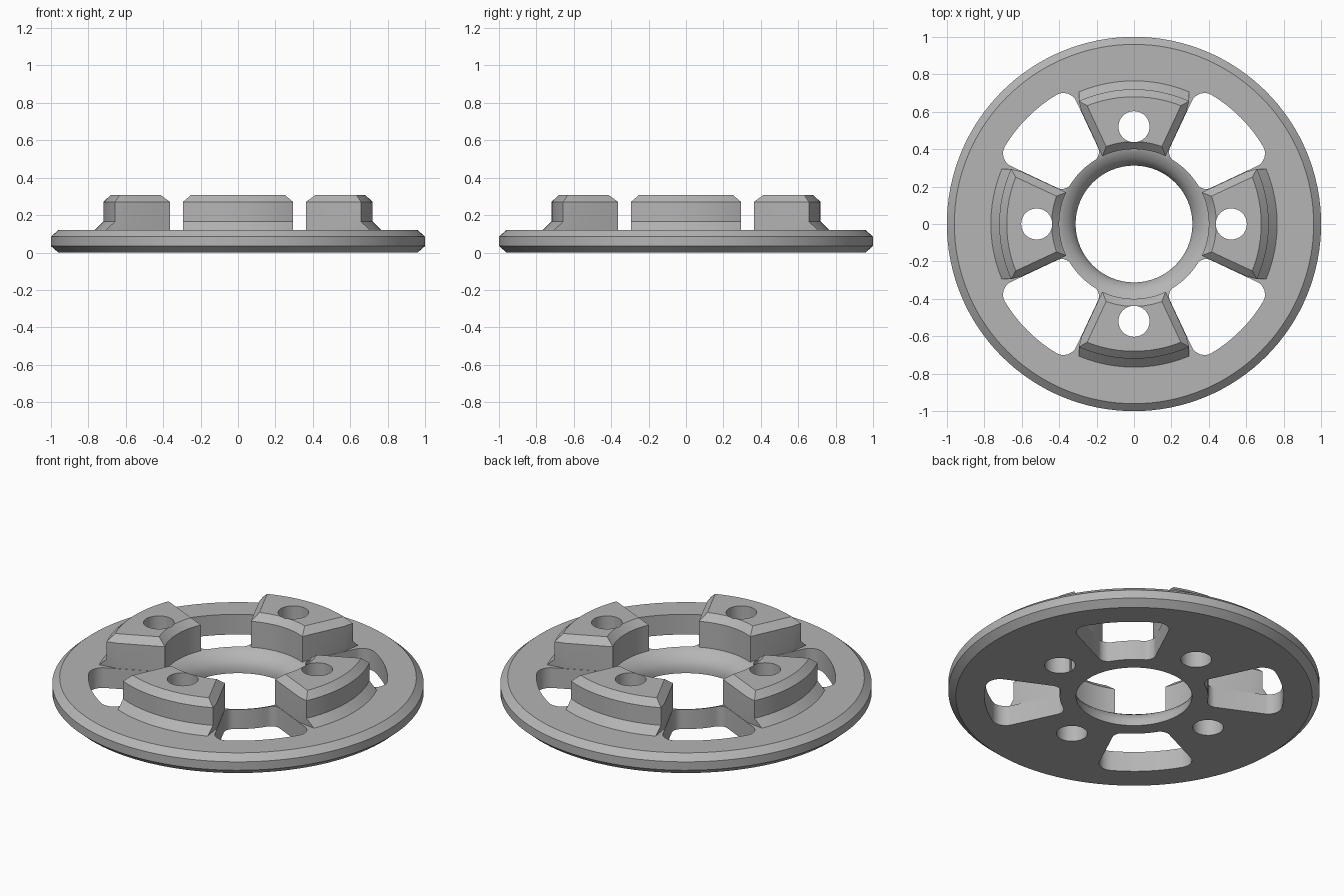
import bpy, bmesh
from math import sin, cos, asin, radians, pi

cube = bpy.data.objects.get("Cube")
if cube:
    bpy.data.objects.remove(cube, do_unlink=True)

metal = bpy.data.materials.new("plain grey metal")
metal.use_nodes = True
colour = (0.46, 0.46, 0.46, 1)
metal.diffuse_color = colour
metal.node_tree.nodes["Principled BSDF"].inputs["Base Color"].default_value = colour

LUG_ANGLE = radians(25)
WINDOW_ANGLE = radians(19.8)


def polar(r, a):
    return r * cos(a), r * sin(a)


def loft(name, loops, turn=0, closed=False):
    """Skin a stack of equal-length loops of 3D points, capped unless closed."""
    bm = bmesh.new()
    rings = [[bm.verts.new((x * cos(turn) - y * sin(turn),
                            x * sin(turn) + y * cos(turn), z))
              for x, y, z in loop] for loop in loops]
    pairs = list(zip(rings, rings[1:]))
    if closed:
        pairs.append((rings[-1], rings[0]))
    else:
        bm.faces.new(rings[0])
        bm.faces.new(rings[-1])
    for low, high in pairs:
        for i in range(len(low)):
            j = (i + 1) % len(low)
            bm.faces.new((low[i], low[j], high[j], high[i]))
    bmesh.ops.recalc_face_normals(bm, faces=bm.faces)
    mesh = bpy.data.meshes.new(name)
    bm.to_mesh(mesh)
    bm.free()
    mesh.materials.append(metal)
    obj = bpy.data.objects.new(name, mesh)
    bpy.context.collection.objects.link(obj)
    return obj


def combine(target, tool, operation):
    """Apply a boolean and discard the tool object."""
    mod = target.modifiers.new("combine", "BOOLEAN")
    mod.operation = operation
    mod.solver = "EXACT"
    mod.object = tool
    bpy.context.view_layer.objects.active = target
    bpy.ops.object.modifier_apply(modifier=mod.name)
    bpy.data.objects.remove(tool, do_unlink=True)


def circle(r, z, n, cx=0):
    return [(cx + r * cos(2 * pi * i / n), r * sin(2 * pi * i / n), z)
            for i in range(n)]


def window_outline(z):
    """Rounded sector between two radii, symmetric about +x."""
    half = []
    side = WINDOW_ANGLE + pi / 2
    for r, fillet, inner in ((0.73, 0.075, False), (0.455, 0.055, True)):
        a = WINDOW_ANGLE - asin(fillet / r)
        start, end = (side, pi + a) if inner else (a, side)
        cx, cy = polar(r, a)
        for i in range(9):
            t = start + (end - start) * i / 8
            half.append((cx + fillet * cos(t), cy + fillet * sin(t), z))
    a_out = WINDOW_ANGLE - asin(0.075 / 0.73)
    a_in = WINDOW_ANGLE - asin(0.055 / 0.455)
    outer = [(*polar(0.805, a_out * i / 4), z) for i in range(-3, 4)]
    inner = [(*polar(0.40, a_in * -i / 4), z) for i in range(-3, 4)]
    mirrored = [(x, -y, z) for x, y, z in reversed(half)]
    return outer + half + inner + mirrored


def lug_outline(z, r_in, r_out, inset):
    """Sector with parallel-clipped outer corners, symmetric about +x."""
    def limit(r):
        return min(LUG_ANGLE - asin(inset / r), asin((0.295 - inset) / r))
    r_mid = 0.66
    n = 12
    outer = [(*polar(r_out, limit(r_out) * (2 * i / n - 1)), z) for i in range(n + 1)]
    inner = [(*polar(r_in, limit(r_in) * (1 - 2 * i / n)), z) for i in range(n + 1)]
    x, y = polar(r_mid, limit(r_mid))
    return outer + [(x, y, z)] + inner + [(x, -y, z)]


# Disc with chamfered rim and flared bore
profile = [(0.96, 0), (1, 0.035), (1, 0.085), (0.96, 0.12), (0.41, 0.12),
           (0.385, 0.112), (0.35, 0.09), (0.325, 0.062), (0.312, 0.03), (0.312, 0)]
plate = loft("slotted_plate", [circle(r, z, 128) for r, z in profile], closed=True)

# Four windows between the lugs
for k in range(4):
    cutter = loft("window_cutter", [window_outline(-0.1), window_outline(0.25)],
                  pi / 4 + k * pi / 2)
    combine(plate, cutter, "DIFFERENCE")

# Four raised lugs with flared foot and chamfered top
layers = [(0.10, 0.40, 0.765, 0), (0.12, 0.40, 0.765, 0), (0.165, 0.40, 0.72, 0),
          (0.27, 0.40, 0.72, 0), (0.308, 0.44, 0.68, 0.04)]
for k in range(4):
    lug = loft("lug", [lug_outline(*layer) for layer in layers], k * pi / 2)
    combine(plate, lug, "UNION")

# Bolt hole through each lug
for k in range(4):
    drill = loft("drill", [circle(0.083, z, 40, 0.52) for z in (-0.1, 0.5)], k * pi / 2)
    combine(plate, drill, "DIFFERENCE")

# Smooth curved walls, keep machined edges crisp
bpy.ops.object.select_all(action="DESELECT")
plate.select_set(True)
bpy.context.view_layer.objects.active = plate
bpy.ops.object.shade_smooth_by_angle(angle=radians(28))
